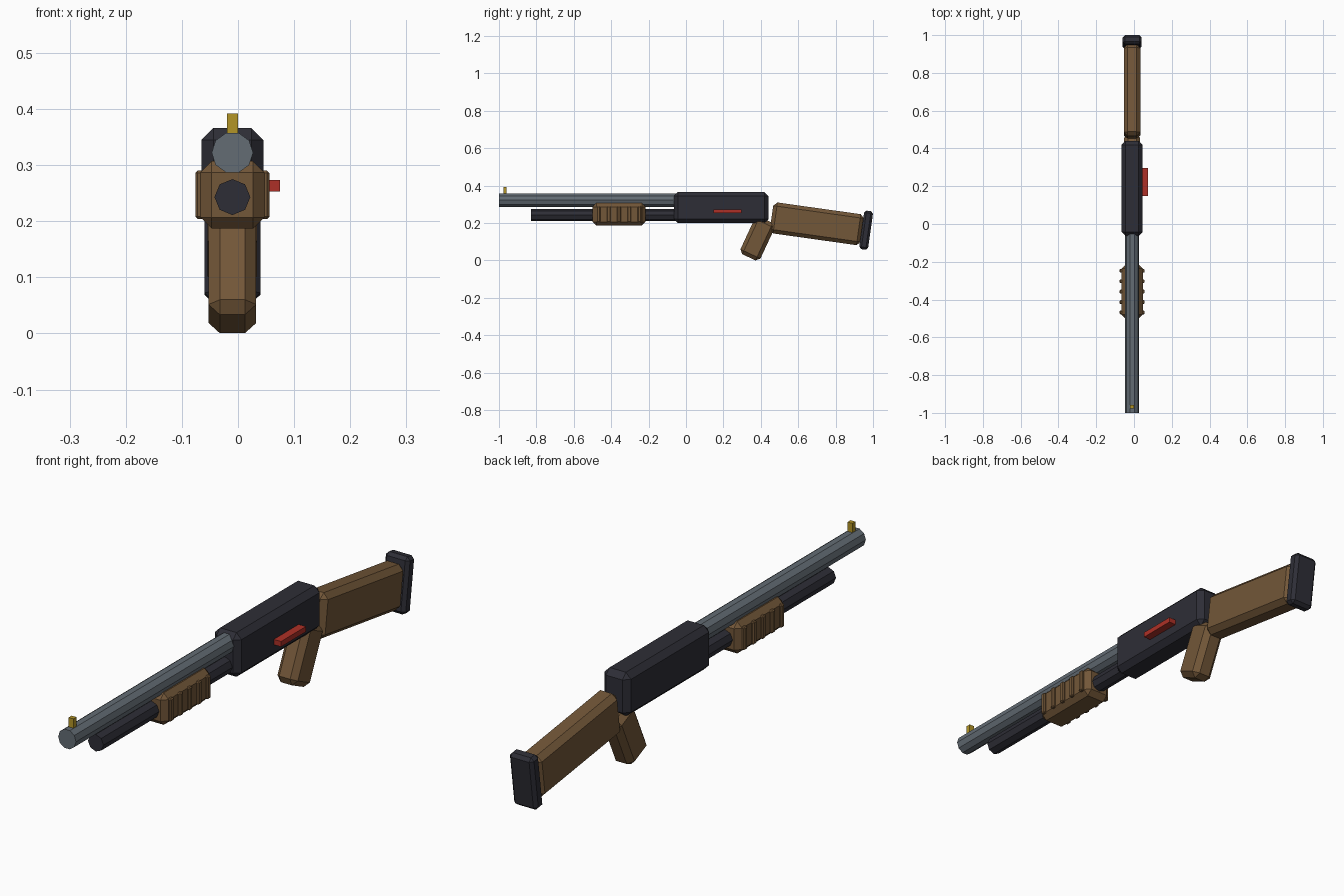
import bpy
import math

default = bpy.data.objects.get("Cube")
if default:
    bpy.data.objects.remove(default, do_unlink=True)

AXIS = -0.01  # x of the long centre line


def material(name, colour):
    mat = bpy.data.materials.new(name)
    mat.use_nodes = True
    mat.diffuse_color = (*colour, 1)
    mat.node_tree.nodes["Principled BSDF"].inputs["Base Color"].default_value = (*colour, 1)
    return mat


wood = material("brown wood", (0.17, 0.095, 0.04))
dark = material("dark metal", (0.027, 0.027, 0.037))
steel = material("grey steel", (0.125, 0.15, 0.175))
red = material("red", (0.42, 0.03, 0.02))
brass = material("brass", (0.45, 0.30, 0.02))


def box(name, centre, size, mat, bevel=0, tilt=0):
    """Box with chamfered edges, tilted about x in degrees."""
    bpy.ops.mesh.primitive_cube_add(size=1, location=centre)
    ob = bpy.context.object
    ob.name = name
    ob.scale = size
    bpy.ops.object.transform_apply(location=False, rotation=False, scale=True)
    ob.rotation_euler.x = math.radians(tilt)
    ob.data.materials.append(mat)
    if bevel:
        mod = ob.modifiers.new("chamfer", "BEVEL")
        mod.width = bevel
        mod.segments = 1
        mod.limit_method = "NONE"
    return ob


def tube(name, sides, radius, front, back, z, mat):
    """Faceted cylinder running along y."""
    bpy.ops.mesh.primitive_cylinder_add(
        vertices=sides, radius=radius, depth=back - front,
        location=(AXIS, (front + back) / 2, z), rotation=(math.pi / 2, 0, 0))
    ob = bpy.context.object
    ob.name = name
    ob.data.materials.append(mat)
    return ob


# Barrel, magazine and sight
barrel = tube("barrel", 10, 0.037, -1, 0, 0.322, steel)
barrel.rotation_euler.y = math.pi / 10
tube("magazine_tube", 8, 0.032, -0.83, 0, 0.243, dark)
box("front_sight", (AXIS, -0.968, 0.37), (0.02, 0.018, 0.044), brass)

# Receiver with side port
box("receiver", (AXIS, 0.188, 0.283), (0.11, 0.505, 0.166), dark, 0.021)
box("side_port", (0.055, 0.222, 0.263), (0.04, 0.148, 0.02), red)

# Sliding grip with ribs
box("fore_grip", (AXIS, -0.358, 0.247), (0.114, 0.283, 0.12), wood, 0.02)
for i in range(5):
    box(f"fore_grip_rib_{i + 1}", (AXIS, -0.468 + i * 0.055, 0.247),
        (0.132, 0.02, 0.086), wood, 0.004)

# Hand grip, stock and butt pad
angle = math.radians(25)
length = 0.22
box("hand_grip", (AXIS, 0.336 + math.sin(angle) * length / 2,
                  0.017 + math.cos(angle) * length / 2),
    (0.085, 0.118, length), wood, 0.02, -25)
box("stock", (AXIS, 0.70, 0.196), (0.088, 0.49, 0.167), wood, 0.02, -8)
box("butt_pad", (AXIS, 0.963, 0.162), (0.1, 0.048, 0.208), dark, 0.012, -8)
